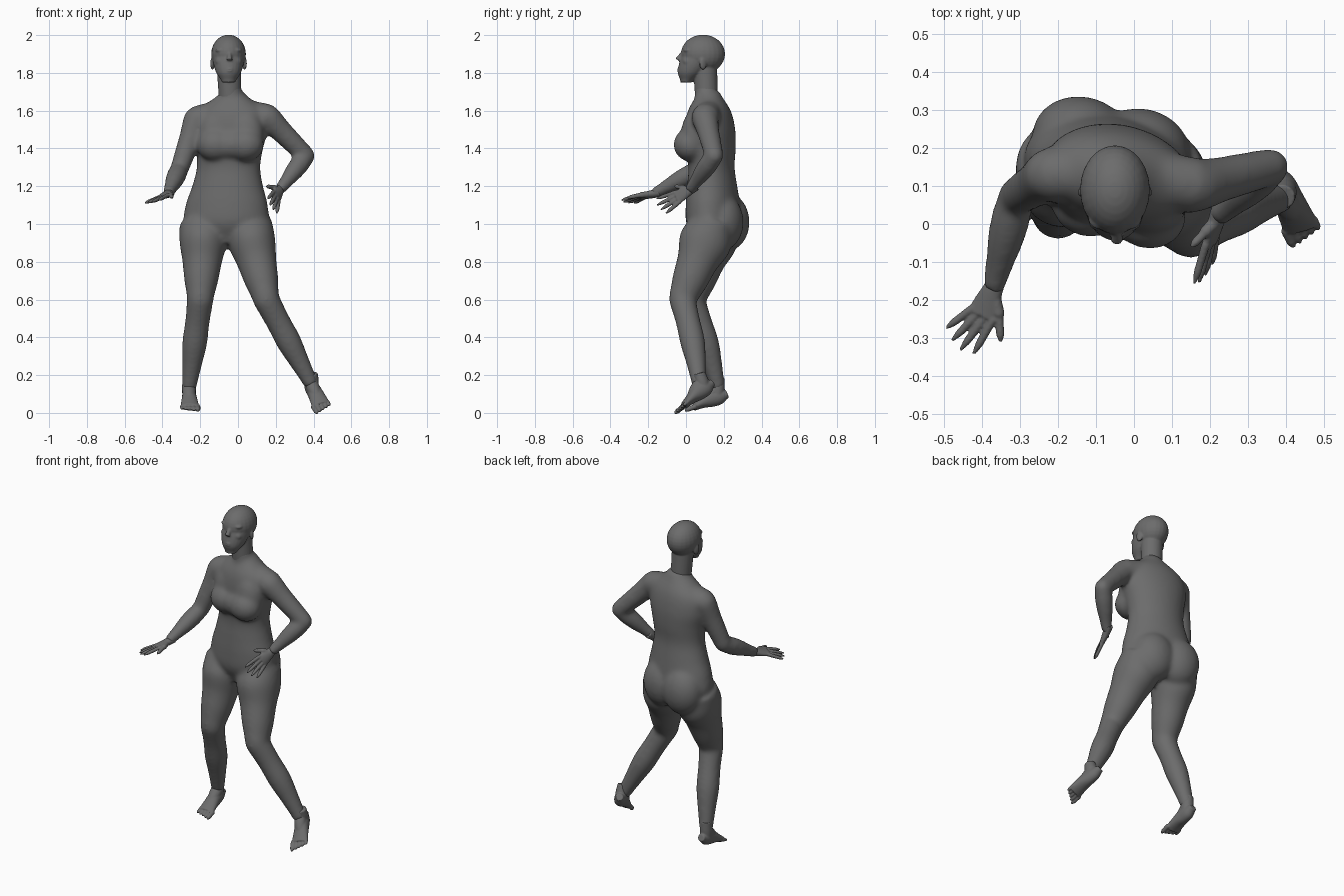
import bpy, bmesh, math
from mathutils import Vector, Matrix

cube = bpy.data.objects.get("Cube")
if cube:
    bpy.data.objects.remove(cube, do_unlink=True)

skin = bpy.data.materials.new("dark_grey_skin")
skin.use_nodes = True
grey = (.15, .15, .15, 1)
skin.diffuse_color = grey
skin.node_tree.nodes["Principled BSDF"].inputs["Base Color"].default_value = grey

UP = Vector((0, 0, 1))
RIGHTWARD = Vector((1, 0, 0))
TURN = -.2  # the trunk is turned slightly about the vertical axis
TRUNK_SIDE = Vector((math.cos(TURN), math.sin(TURN), 0))


def along(values, t):
    """Smoothly interpolate evenly spaced values, with t from zero to one."""
    last = len(values) - 1
    i = min(int(t * last), last - 1)
    f = t * last - i
    b, c = values[i], values[i + 1]
    a, d = values[max(i - 1, 0)], values[min(i + 2, last)]
    rise, fall = (c - a) / 2, (d - b) / 2
    ease = f * f * (3 - 2 * f)
    return b + (c - b) * ease + f * (1 - f) * (rise * (1 - f) - fall * f)


def tube(bm, start, end, widths, depths=None, side=RIGHTWARD, bow=(0, 0, 0),
         level=False, rings=20, sides=24):
    """Closed tube between two points with evenly spaced widths and depths."""
    start, end, bow = Vector(start), Vector(end), Vector(bow)
    axis = UP if level else (end - start).normalized()
    u = (side - axis * side.dot(axis)).normalized()
    v = axis.cross(u)
    loops = []
    for r in range(rings + 1):
        t = r / rings
        centre = start.lerp(end, t) + bow * math.sin(math.pi * t)
        w, d = along(widths, t), along(depths or widths, t)
        loops.append([bm.verts.new(centre + u * w * math.cos(a) + v * d * math.sin(a))
                      for a in (math.tau * k / sides for k in range(sides))])
    for low, high in zip(loops, loops[1:]):
        for k in range(sides):
            bm.faces.new((low[k - 1], low[k], high[k], high[k - 1]))
    bm.faces.new(loops[0])
    bm.faces.new(loops[-1])


def ball(bm, centre, radii, turn=0):
    matrix = (Matrix.Translation(centre) @ Matrix.Rotation(turn, 4, "Z")
              @ Matrix.Diagonal((*radii, 1)))
    bmesh.ops.create_uvsphere(bm, u_segments=24, v_segments=16, radius=1, matrix=matrix)


def limb(bm, root, joint, end, upper, lower, upper_depth=None, bow=(0, 0, 0)):
    """Two tapered tubes meeting at a rounded knee or elbow."""
    tube(bm, root, joint, upper, upper_depth)
    tube(bm, joint, end, lower, bow=bow)
    ball(bm, joint, [lower[0]] * 3)


def digit(bm, base, tip, radius):
    """Finger or toe with a rounded tip."""
    tube(bm, base, tip, [radius * s for s in (1, 1, .95, .9, .4)], rings=12, sides=12)


def fuse(name, bm, voxel, rounds):
    """Blend overlapping pieces into one smooth skin."""
    bmesh.ops.recalc_face_normals(bm, faces=bm.faces)
    mesh = bpy.data.meshes.new(name)
    bm.to_mesh(mesh)
    bm.free()
    mesh.materials.append(skin)
    obj = bpy.data.objects.new(name, mesh)
    bpy.context.collection.objects.link(obj)
    remesh = obj.modifiers.new("blend", "REMESH")
    remesh.mode = "VOXEL"
    remesh.voxel_size = voxel
    remesh.use_smooth_shade = True
    soften = obj.modifiers.new("soften", "SMOOTH")
    soften.factor = .5
    soften.iterations = rounds


# Joints of the pose
right_elbow, right_wrist = (-.31, .07, 1.29), (-.37, -.17, 1.16)
left_elbow, left_wrist = (.36, .15, 1.36), (.22, .02, 1.18)
right_ankle, left_ankle = (-.26, .17, .13), (.39, .07, .15)

# Trunk and base of the neck
body = bmesh.new()
tube(body, (-.07, .15, .9), (-.03, .12, 1.7),
     widths=(.11, .22, .22, .19, .17, .18, .2, .18, .06),
     depths=(.1, .14, .14, .13, .12, .13, .13, .11, .06),
     side=TRUNK_SIDE, level=True, rings=40, sides=40)
tube(body, (-.03, .12, 1.6), (-.04, .1, 1.74), (.09, .065, .055), level=True)

# Chest and seat: soft lobes on each side of the turned trunk
for s in (-1, 1):
    ball(body, Vector((-.04, .04, 1.42)) + TRUNK_SIDE * s * .08, (.1, .09, .09), TURN)
    ball(body, Vector((-.04, .07, 1.47)) + TRUNK_SIDE * s * .08, (.1, .08, .14), TURN)
    ball(body, Vector((-.06, .21, 1.01)) + TRUNK_SIDE * s * .08, (.13, .11, .15), TURN)
ball(body, (-.04, .04, 1.42), (.08, .08, .08))

# Legs share one thigh and one calf profile
thigh, thigh_depth = (.13, .125, .105, .09, .07), (.12, .14, .11, .095, .075)
calf = (.07, .065, .066, .052, .04)
for hip, knee, ankle in (((-.18, .16, 1), (-.2, .03, .6), right_ankle),
                         ((.05, .14, 1), (.15, -.02, .6), left_ankle)):
    limb(body, hip, knee, ankle, thigh, calf, thigh_depth, bow=(0, .01, 0))

# Arms share one profile too, with a yoke from the neck to each shoulder
upper_arm, forearm = (.07, .06, .055, .05), (.048, .052, .047, .037, .031)
for shoulder, elbow, wrist in (((-.22, .13, 1.55), right_elbow, right_wrist),
                               ((.16, .1, 1.56), left_elbow, left_wrist)):
    tube(body, (-.03, .14, 1.61), shoulder, (.07, .07, .075), side=UP)
    ball(body, shoulder, [.07] * 3)
    limb(body, shoulder, elbow, wrist, upper_arm, forearm)
fuse("body", body, .01, 20)

# Head: skull, jaw and neck
head = bmesh.new()
ball(head, (-.05, .09, 1.9), (.092, .117, .102))
tube(head, (-.05, 0, 1.75), (-.05, .08, 1.9), (.035, .065, .08, .085),
     (.03, .07, .09, .1), level=True)
tube(head, (-.04, .11, 1.64), (-.05, .1, 1.85), (.06, .062, .064), level=True)

# Face
tube(head, (-.045, -.015, 1.91), (-.045, -.044, 1.868), (.01, .012, .016))
for z in (1.81, 1.82):
    ball(head, (-.045, -.027, z), (.025, .02, .007))
for s in (-1, 1):
    x = -.05 + s * .035
    ball(head, (x, .01, 1.92), (.035, .025, .015))
    ball(head, (x, .005, 1.9), (.015, .02, .01))
    ball(head, (x, .01, 1.86), (.035, .03, .03))
    ball(head, (-.05 + s * .085, .09, 1.85), (.01, .02, .035), s * .4)
fuse("head", head, .005, 5)


def hand(name, wrist, knuckles, across, reach, thumb):
    """Flat palm, four fanned fingers from the thumb side, and a thumb."""
    bm = bmesh.new()
    w, k, thumb = Vector(wrist), Vector(knuckles), Vector(thumb)
    a, reach = Vector(across).normalized(), Vector(reach)
    tube(bm, w.lerp(k, -.5), k, (.024, .027, .035, .04), (.022, .022, .018, .014), side=a)
    for i, length in enumerate((1, 1.1, 1, .8)):
        spread = a * (.03 - .02 * i)
        digit(bm, k + spread - reach * .1, k + spread * 1.7 + reach * length, .011)
    root = w.lerp(k, .2) + a * .01
    bend = root.lerp(thumb, .5) + a * .01
    digit(bm, root, bend, .017)
    digit(bm, root.lerp(bend, .7), thumb, .012)
    fuse(name, bm, .004, 3)


hand("right_hand", right_wrist, (-.4, -.24, 1.145), across=(.8, -.5, .2),
     reach=(-.064, -.075, -.03), thumb=(-.35, -.31, 1.14))
hand("left_hand", left_wrist, (.2, -.05, 1.14), across=(-.4, -.3, .8),
     reach=(-.02, -.09, -.05), thumb=(.15, -.06, 1.2))


def foot(name, ankle, heel, sole, across):
    """Heel, instep and five toes, the largest on the inner side."""
    bm = bmesh.new()
    heel, sole, a = Vector(heel), Vector(sole), Vector(across).normalized()
    tube(bm, heel, sole, (.022, .036, .04, .045, .05), (.02, .045, .045, .03, .02),
         side=a, bow=(0, 0, .01))
    tube(bm, Vector(ankle) + UP * .06, heel.lerp(sole, .3), (.033, .037, .036), side=a)
    tube(bm, ankle, heel.lerp(sole, .8), (.035, .035, .03, .02), side=a)
    forward = (sole - heel).normalized()
    for i in range(5):
        base = sole + a * .021 * (i - 2) - forward * .015
        digit(bm, base, base + forward * (.065 - .006 * i), .014 - .001 * i)
    fuse(name, bm, .004, 4)


foot("right_foot", right_ankle, (-.26, .22, .1), (-.255, .04, .03), across=(-1, 0, 0))
foot("left_foot", left_ankle, (.37, .14, .16), (.44, -.01, .04), across=(.8, .3, .3))
